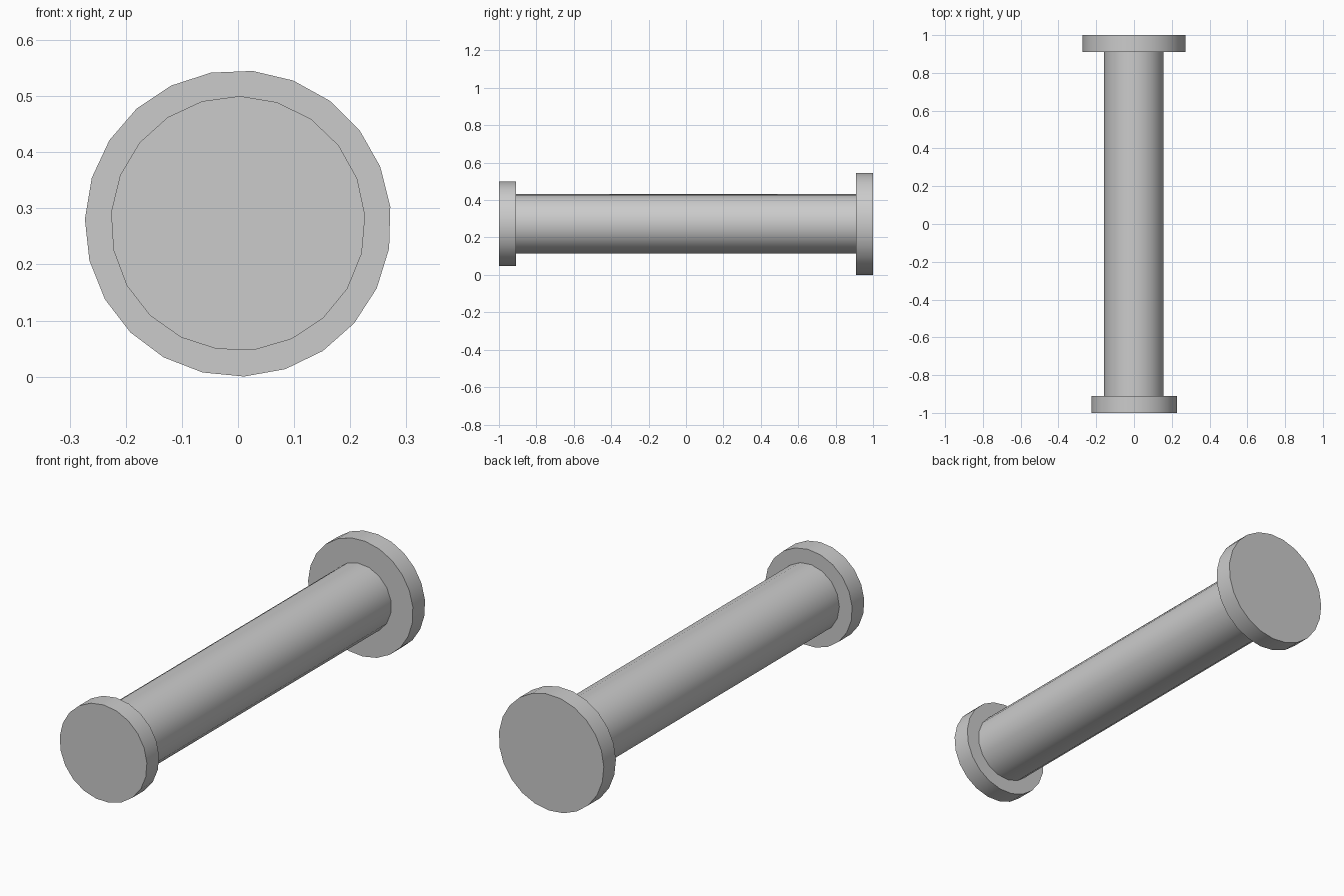
import bpy
import bmesh
from math import cos, sin, pi, radians

cube = bpy.data.objects.get("Cube")
if cube:
    bpy.data.objects.remove(cube, do_unlink=True)

AXIS_Z = 0.273   # height of the shared centre line
INNER = 0.91     # where the end discs meet the shaft

# Plain grey material
grey = bpy.data.materials.new("plain_grey")
grey.use_nodes = True
colour = (0.6, 0.6, 0.6, 1.0)
grey.diffuse_color = colour
grey.node_tree.nodes["Principled BSDF"].inputs["Base Color"].default_value = colour


def rod(name, radius, sides, start_angle, y_front, y_back):
    """Closed cylinder along y, with its first corner at start_angle."""
    bm = bmesh.new()
    ring = []
    for i in range(sides):
        a = radians(start_angle) + 2 * pi * i / sides
        ring.append(bm.verts.new((radius * cos(a), y_front, AXIS_Z + radius * sin(a))))
    cap = bm.faces.new(ring)
    end = bmesh.ops.extrude_face_region(bm, geom=[cap], use_keep_orig=True)
    moved = [v for v in end["geom"] if isinstance(v, bmesh.types.BMVert)]
    bmesh.ops.translate(bm, verts=moved, vec=(0, y_back - y_front, 0))
    bmesh.ops.recalc_face_normals(bm, faces=bm.faces[:])
    mesh = bpy.data.meshes.new(name)
    bm.to_mesh(mesh)
    bm.free()
    mesh.materials.append(grey)
    obj = bpy.data.objects.new(name, mesh)
    bpy.context.collection.objects.link(obj)
    # Round sides, crisp rims
    bpy.ops.object.select_all(action="DESELECT")
    obj.select_set(True)
    bpy.context.view_layer.objects.active = obj
    bpy.ops.object.shade_smooth_by_angle(angle=radians(40))
    return obj


# Shaft with a small disc in front and a larger one behind
rod("shaft", 0.16, 17, 180, -INNER, INNER)
rod("front_disc", 0.227, 21, 89.2, -1, -INNER)
rod("back_disc", 0.273, 23, 178.4, INNER, 1)
